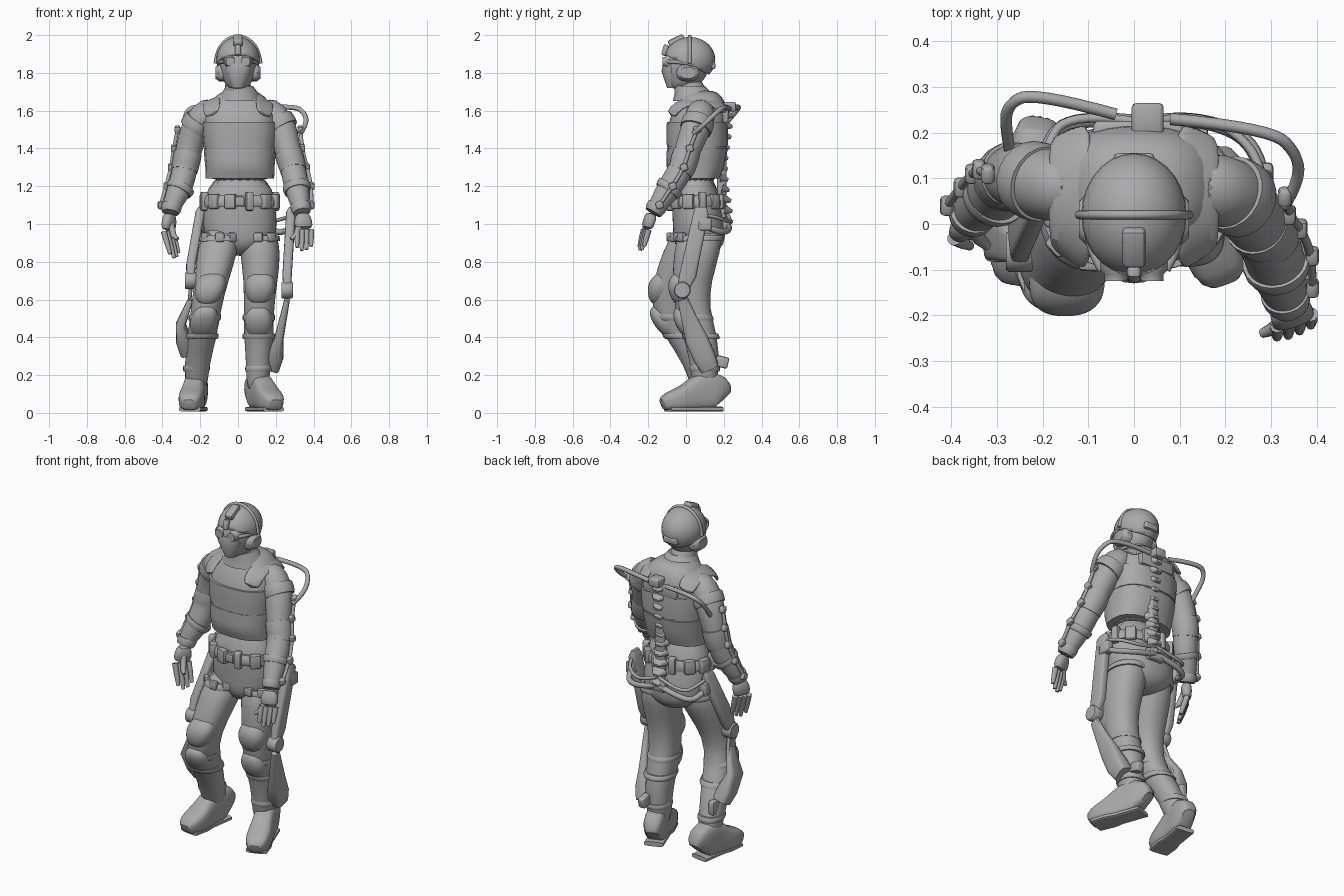
import bpy, bmesh
from math import sin, cos, pi, copysign
from mathutils import Vector, Matrix

cube = bpy.data.objects.get("Cube")
if cube:
    bpy.data.objects.remove(cube)

grey = bpy.data.materials.new("plain grey")
grey.use_nodes = True
TONE = (.4, .4, .4, 1)
grey.diffuse_color = TONE
grey.node_tree.nodes["Principled BSDF"].inputs["Base Color"].default_value = TONE
UPRIGHT = Vector((0, 0, 1))
DEPTHWISE = Vector((0, 1, 0))
SIDES = (("left", 1), ("right", -1))


def link(name, data):
    ob = bpy.data.objects.new(name, data)
    data.materials.append(grey)
    bpy.context.collection.objects.link(ob)
    return ob


def finish(name, bm, smooth=False):
    bmesh.ops.recalc_face_normals(bm, faces=bm.faces)
    mesh = bpy.data.meshes.new(name)
    bm.to_mesh(mesh)
    bm.free()
    mesh.shade_smooth()
    mesh.set_sharp_from_angle(angle=pi / 4)
    ob = link(name, mesh)
    if smooth:
        ob.modifiers.new("smooth", "SUBSURF").levels = 1
    return ob


def loft(name, rows, power=2, level=False, smooth=False, ref=DEPTHWISE, sides=20):
    """Skin rounded rings given as (x, y, z, half width, half depth)."""
    bm = bmesh.new()
    centres = [Vector(row[:3]) for row in rows]
    last = len(rows) - 1
    rings = []
    for i, row in enumerate(rows):
        along = (centres[min(i + 1, last)] - centres[max(i - 1, 0)]).normalized()
        if level:
            along = UPRIGHT
        across = Vector(ref).cross(along).normalized()
        over = along.cross(across)
        ring = []
        for k in range(sides):
            c, s = cos(2 * pi * k / sides), sin(2 * pi * k / sides)
            a = copysign(abs(c) ** (2 / power), c) * row[3]
            b = copysign(abs(s) ** (2 / power), s) * row[4]
            ring.append(bm.verts.new(centres[i] + across * a + over * b))
        rings.append(ring)
    for lower, upper in zip(rings, rings[1:]):
        for k in range(sides):
            j = (k + 1) % sides
            bm.faces.new((lower[k], lower[j], upper[j], upper[k]))
    bm.faces.new(rings[0])
    bm.faces.new(rings[-1])
    return finish(name, bm, smooth)


def column(rows, x=.01):
    """Rings (z, y, half width, half depth) stacked on one upright axis."""
    return [(x, y, z, wide, deep) for z, y, wide, deep in rows]


def sample(rows, z):
    """Ring of a limb at height z; rows run downward."""
    for above, below in zip(rows, rows[1:]):
        if above[2] >= z >= below[2]:
            f = (above[2] - z) / (above[2] - below[2])
            return [p + (q - p) * f for p, q in zip(above, below)]
    return list(rows[0] if z > rows[0][2] else rows[-1])


def sleeve(name, rows, top, height, grow, power=2, level=True):
    """A rounded band wrapped round a limb, downward from a height."""
    out = []
    for i in range(6):
        x, y, z, wide, deep = sample(rows, top - height * i / 5)
        swell = grow * sin(pi * (i + .5) / 6) ** .5
        out.append((x, y, z, wide + swell, deep + swell))
    return loft(name, out, power, level)


def place(loc, size, turn, tilt):
    return (Matrix.Translation(loc) @ Matrix.Rotation(turn, 4, 'Z')
            @ Matrix.Rotation(tilt, 4, 'X') @ Matrix.Diagonal((*size, 1)))


def box(name, loc, size, turn=0, tilt=0):
    bm = bmesh.new()
    bmesh.ops.create_cube(bm, size=1, matrix=place(loc, size, turn, tilt))
    bmesh.ops.bevel(bm, geom=bm.edges[:], offset=min(.01, min(size) * .4), segments=2,
                    affect='EDGES', profile=.5)
    return finish(name, bm)


def hose(name, points, radius=.01):
    curve = bpy.data.curves.new(name, 'CURVE')
    curve.dimensions = '3D'
    curve.bevel_depth, curve.bevel_resolution, curve.use_fill_caps = radius, 2, True
    spline = curve.splines.new('NURBS')
    spline.points.add(len(points) - 1)
    for point, co in zip(spline.points, points):
        point.co = (*co, 1)
    spline.use_endpoint_u, spline.order_u, spline.resolution_u = True, 3, 6
    return link(name, curve)


# Trunk, vest and collar
hips = column([(1.27, .05, .16, .11), (1.1, .05, .19, .13), (1, .07, .2, .14),
               (.92, .07, .19, .14), (.87, .07, .13, .12), (.83, .07, .05, .06)])
loft("trousers_hips", hips, 2.2, level=True, smooth=True)
vest = column([(1.71, .07, .08, .08), (1.68, .08, .13, .11), (1.62, .08, .18, .14),
               (1.54, .06, .2, .16), (1.4, .06, .19, .16), (1.3, .05, .18, .15), (1.22, .05, .18, .12)])
loft("vest", vest, 2.5, level=True, smooth=True)
for top, height in ((1.54, .13), (1.4, .16)):
    sleeve("vest_panel", vest, top, height, .003, 2.5)
loft("neck", column([(1.78, 0, .06, .07), (1.72, .02, .07, .08), (1.66, .04, .08, .09)], 0), level=True)
loft("collar", column([(1.73, .02, .07, .08), (1.69, .04, .1, .1), (1.65, .05, .12, .12)]), level=True)
for side, s in SIDES:
    strap = [(s * .14, y, z, .05, .01) for y, z in
             ((-.08, 1.57), (-.05, 1.63), (.05, 1.66), (.16, 1.65), (.21, 1.59))]
    loft(side + "_shoulder_strap", strap, 3, ref=(s * .4, 0, 1), smooth=True)

# Head, mask and helmet cut off along a sloping rim
loft("head", column([(1.95, .01, .08, .09), (1.88, 0, .1, .12), (1.81, 0, .1, .12),
                     (1.76, 0, .08, .1), (1.71, -.03, .05, .06)], 0), level=True, smooth=True)
loft("face_mask", column([(1.85, -.08, .07, .04), (1.81, -.08, .07, .05), (1.72, -.07, .03, .03)], 0),
     level=True)
bm = bmesh.new()
bmesh.ops.create_uvsphere(bm, u_segments=28, v_segments=18, radius=1,
                          matrix=place((0, .02, 1.87), (.115, .135, .12), 0, 0))
bmesh.ops.bisect_plane(bm, geom=bm.verts[:] + bm.edges[:] + bm.faces[:], plane_co=(0, 0, 1.845),
                       plane_no=(0, -.45, -1), clear_outer=True)
helmet = finish("helmet", bm)
helmet.modifiers.new("thickness", "SOLIDIFY").thickness = .01
arc = [pi * i / 8 for i in range(9)]
hose("headset_band", [(.12 * cos(a), .02, 1.85 + .145 * sin(a)) for a in arc])
for side, s in SIDES:
    loft(side + "_ear_cup", [(s * x, .01, 1.8, r, r * 1.35) for x, r in
                             ((.07, .045), (.1, .045), (.12, .03))], 2.5)
    loft(side + "_goggle", [(s * .04, y, 1.86, r, r) for y, r in
                            ((-.07, .035), (-.1, .035), (-.11, .025), (-.125, .025))], ref=UPRIGHT)
    hose(side + "_goggle_strap", [(s * .07, -.1, 1.86), (s * .1, -.05, 1.86), (s * .1, 0, 1.85)])
box("helmet_mount", (0, -.05, 1.97), (.05, .09, .04), tilt=.45)
box("mount_arm", (0, -.11, 1.92), (.03, .03, .06), tilt=-.25)
box("helmet_rear_knob", (0, .14, 1.84), (.09, .03, .04))

# Belt with pouches all round
sleeve("belt", hips, 1.15, .06, .015, 2.2)
for i in range(12):
    angle = 2 * pi * (i + .5) / 12
    box("belt_pouch", (.01 + .195 * cos(angle), .05 + .14 * sin(angle), 1.12),
        (.06, .04, .08) if i % 3 else (.04, .04, .1), angle + pi / 2)
box("belt_buckle", (.01, -.09, 1.12), (.05, .02, .05))

# Arms: shared girths, one centre line each
ARM_GIRTHS = ((1.62, .07), (1.58, .08), (1.5, .08), (1.4, .07), (1.3, .065), (1.2, .07), (1.1, .05), (1.05, .04))
ARM_LINES = {
    "left": ((.12, .08), (.19, .08), (.24, .05), (.26, .01), (.29, -.02), (.31, -.08), (.33, -.15), (.34, -.18)),
    "right": ((-.11, .08), (-.18, .08), (-.23, .1), (-.26, .11), (-.28, .1), (-.3, .07), (-.35, .03), (-.36, .01))}
for side, s in SIDES:
    rows = [(x, y, z, r, r) for (x, y), (z, r) in zip(ARM_LINES[side], ARM_GIRTHS)]
    loft(side + "_arm", rows, smooth=True)
    for top, height in ((1.55, .05), (1.38, .1), (1.2, .03), (1.1, .04)):
        sleeve(side + "_arm_band", rows, top, height, .007, level=False)
    # Outer arm actuator
    rail = []
    for i in range(5):
        x, y, z, r, _ = sample(rows, 1.5 - i / 10)
        rail.append((x + s * (r + .01), y + .01, z))
        box(side + "_arm_joint", rail[-1], (.03, .04, .04), tilt=.3)
    hose(side + "_arm_rail", rail)


def hand(side, wrist, palm, tip, spread, thumb):
    wrist, palm, tip, thumb = (Vector(v) for v in (wrist, palm, tip, thumb))
    spread = Vector(spread).normalized()
    ref = spread.cross(palm - wrist)
    loft(side + "_palm", [(*wrist, .035, .03), (*wrist.lerp(palm, .5), .05, .03), (*palm, .05, .025)],
         2.5, ref=ref, smooth=True)
    for i, reach in enumerate((.85, 1, .95, .8)):
        offset = spread * .026 * (i - 1.5)
        rows = [(*(palm.lerp(tip, reach * f) + offset), r, r) for f, r in ((0, .016), (.5, .015), (1, .01))]
        loft(side + "_finger", rows, ref=ref, sides=10)
    rows = [(*wrist.lerp(palm, .3), .02, .02), (*palm.lerp(thumb, .6), .016, .016), (*thumb, .01, .01)]
    loft(side + "_thumb", rows, ref=ref, sides=10)


hand("left", (.34, -.18, 1.06), (.35, -.21, .97), (.35, -.24, .86), (.9, .3, 0), (.28, -.24, .92))
hand("right", (-.36, .01, 1.06), (-.37, 0, .96), (-.33, -.02, .82), (.6, .8, 0), (-.32, -.05, .92))

# Legs: shared girths at even heights, one centre line each
LEG_GIRTHS = (.1, .11, .09, .08, .08, .065, .06)
LEG_LINES = {
    "left": ((.1, .08), (.12, .06), (.12, .03), (.11, .03), (.11, .08), (.11, .1), (.1, .1)),
    "right": ((-.08, .06), (-.11, 0), (-.14, -.07), (-.17, -.1), (-.19, -.02), (-.22, .07), (-.22, .1))}
for side, s in SIDES:
    rows = [(x, y, 1 - .15 * i, r, r * 1.15)
            for i, ((x, y), r) in enumerate(zip(LEG_LINES[side], LEG_GIRTHS))]
    loft(side + "_leg", rows, 2.2, level=True, smooth=True)
    for top in (.94, .52, .42, .25):
        sleeve(side + "_leg_strap", rows, top, .03, .007, 2.2)
    # Two part knee guard hugging the front of the leg
    for label, top in (("upper", .75), ("lower", .57)):
        guard = []
        for i in range(7):
            x, y, z, wide, deep = sample(rows, top - .03 * i)
            swell = sin(pi * (i + .5) / 7) ** .5
            guard.append((x, y - deep * .5, z, wide * .95 * swell, deep * .75 * swell))
        loft(side + "_" + label + "_knee_guard", guard, 2.5, level=True, smooth=True)
    x, y, z, wide, deep = sample(rows, .93)
    for angle in (-2.4, -1.6, -.9):
        box(side + "_thigh_buckle", (x + wide * cos(angle), y + deep * sin(angle), z),
            (.05, .03, .05), angle + pi / 2)
    # Thigh strut with round knee joint
    hip, knee, front, pivot = (.28, .26, -.02, .65) if s > 0 else (-.2, -.25, -.06, .7)
    loft(side + "_thigh_strut", [(hip, .08, 1.09, .01, .03), (hip, .08, 1.06, .025, .04),
                                 (knee, front + .03, pivot + .08, .025, .045), (knee, front, pivot, .02, .03)], 4)
    loft(side + "_strut_joint", [(knee + .03 * d, front, pivot, r, r)
                                 for d, r in ((-1, .04), (-.8, .045), (.8, .045), (1, .04))])
    # Shin brace plate, widening to a flat foot
    x, y, z, wide, deep = sample(rows, .36)
    drop = .08 if s > 0 else 0
    out = x + s * wide
    loft(side + "_shin_brace", [(knee, front, .6, .015, .025), (out + s * .03, y - .03, .47 - drop, .025, .06),
                                (out + s * .01, y + .01, .38 - drop, .045, .06),
                                (out - s * .01, y + .04, .32 - drop, .045, .05)], 3.5)
    hose(side + "_brace_link", [(knee, front, pivot), (knee, front + .05, .55), (out + s * .03, y, .42)])
    # Hip linkage behind the pelvis
    hose(side + "_hip_link", [(.03, .22, 1), (s * .12, .24, .97), (hip, .18, .95), (hip, .08, 1)], .016)
    hose(side + "_hip_cable", [(.03, .22, 1.05), (s * .14, .25, 1), (hip, .16, 1.04), (hip, .08, 1.05)])
    box(side + "_hip_joint", (hip, .1, 1), (.05, .07, .07))
box("left_brace_spur", (.14, .19, .27), (.045, .07, .06), tilt=-.25)
box("right_calf_box", (-.25, .09, .3), (.04, .07, .08))

# Boots, lofted from heel to toe
BOOT = ((0, .12, .04), (.06, .2, .06), (.3, .22, .06), (.5, .17, .06), (.65, .13, .07), (.9, .1, .065), (1, .06, .035))
for side, heel, toe in (("left", .08, .2), ("right", -.21, -.26)):
    rows = [(heel + (toe - heel) * f, .2 - .33 * f, .01 + tall / 2, half, tall / 2) for f, tall, half in BOOT]
    loft(side + "_boot", rows, 3.2, ref=UPRIGHT, smooth=True)
    loft(side + "_sole", [(x, y, .02, half - .006, .013) for x, y, z, half, tall in rows[1:-1]], 4, ref=UPRIGHT)

# Spine of stacked vertebrae with its bar and mounts
for i in range(11):
    z = 1.02 + i * .056
    y = .195 + .014 * cos(i * .63)
    loft("vertebra", [(.03, y + .02 * k, z - .005 * k, .05 - .017 * k, .026 - .009 * k) for k in range(3)],
         3, ref=UPRIGHT, sides=12)
loft("spine_bar", [(.03, .19, z, .03, .025) for z in (1.62, .98)], 3)
box("spine_top_block", (.03, .23, 1.62), (.07, .07, .05))
box("back_yoke", (.02, .2, 1.57), (.22, .05, .07))
box("spine_base_block", (.03, .21, 1), (.1, .05, .07))

# Air hoses looping to the arms
hose("left_hose", [(.08, .23, 1.61), (.3, .21, 1.63), (.36, .15, 1.58), (.36, .09, 1.52), (.33, .04, 1.48)], .013)
hose("right_hose", [(-.04, .24, 1.61), (-.22, .29, 1.63), (-.28, .26, 1.59), (-.28, .2, 1.52), (-.27, .15, 1.46)],
     .013)
